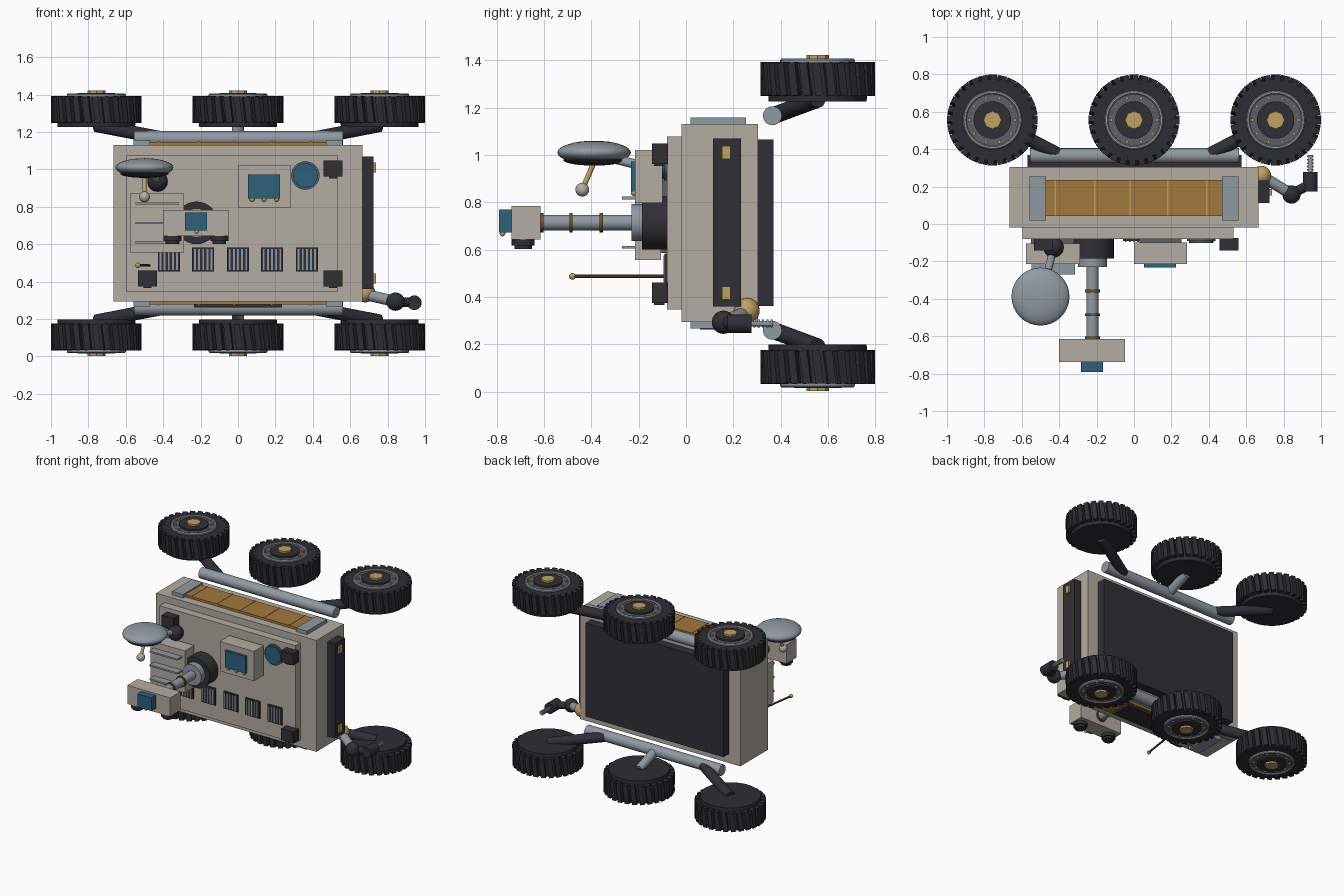
import bpy, bmesh, math
from mathutils import Vector, Matrix

if "Cube" in bpy.data.objects:
    bpy.data.objects.remove(bpy.data.objects["Cube"])

MID = 0.712  # height of the plane the running gear is mirrored about


def material(name, r, g, b):
    m = bpy.data.materials.new(name)
    m.use_nodes = True
    m.diffuse_color = (r, g, b, 1)
    m.node_tree.nodes["Principled BSDF"].inputs["Base Color"].default_value = (r, g, b, 1)
    return m


BEIGE = material("warm beige", 0.45, 0.42, 0.36)
GREY = material("steel grey", 0.28, 0.32, 0.36)
DARK = material("charcoal", 0.030, 0.028, 0.036)
RUBBER = material("rubber black", 0.027, 0.026, 0.032)
GOLD = material("bright gold", 0.53, 0.36, 0.12)
AMBER = material("amber foil", 0.36, 0.19, 0.045)
BLUE = material("glass blue", 0.025, 0.12, 0.20)
BRONZE = material("dark bronze", 0.14, 0.085, 0.025)
IRON = material("dull iron", 0.11, 0.12, 0.13)


def finish(name, bm, mat, smooth=False):
    mesh = bpy.data.meshes.new(name)
    bmesh.ops.recalc_face_normals(bm, faces=bm.faces)
    bm.to_mesh(mesh)
    bm.free()
    mesh.materials.append(mat)
    ob = bpy.data.objects.new(name, mesh)
    bpy.context.collection.objects.link(ob)
    if smooth:
        bpy.ops.object.select_all(action="DESELECT")
        ob.select_set(True)
        bpy.context.view_layer.objects.active = ob
        bpy.ops.object.shade_smooth_by_angle(angle=math.radians(35))
    return ob


def box(name, x, y, z, mat):
    """Box from three (low, high) ranges."""
    bm = bmesh.new()
    centre = Vector([sum(r) / 2 for r in (x, y, z)])
    size = [r[1] - r[0] for r in (x, y, z)]
    bmesh.ops.create_cube(bm, size=1, matrix=Matrix.Translation(centre) @ Matrix.Diagonal((*size, 1)))
    return finish(name, bm, mat)


def rod(name, a, b, r, mat, sides=24, r2=None):
    """Cylinder or cone from point a to point b."""
    a, b = Vector(a), Vector(b)
    d = b - a
    bm = bmesh.new()
    m = Matrix.Translation((a + b) / 2) @ d.to_track_quat("Z", "Y").to_matrix().to_4x4()
    bmesh.ops.create_cone(bm, cap_ends=True, segments=sides, radius1=r,
                          radius2=r if r2 is None else r2, depth=d.length, matrix=m)
    return finish(name, bm, mat, sides > 12)


def ball(name, c, r, mat, scale=(1, 1, 1)):
    bm = bmesh.new()
    bmesh.ops.create_uvsphere(bm, u_segments=32, v_segments=16, radius=r,
                              matrix=Matrix.Translation(c) @ Matrix.Diagonal((*scale, 1)))
    return finish(name, bm, mat, True)


# Hull, deck and belly
box("hull", (-.665, .665), (-.02, .305), (.294, 1.13), BEIGE)
box("deck", (-.595, .532), (-.08, -.02), (.347, 1.078), BEIGE)
box("belly_plate", (-.57, .575), (.305, .37), (.362, 1.064), DARK)

# Side power unit with two latches
box("side_panel", (.665, .725), (.113, .232), (.36, 1.07), DARK)
for z in (.417, 1.01):
    box("side_latch", (.725, .738), (.152, .187), (z - .027, z + .027), GOLD)


def side_range(s, low, high):
    """Height range on the upper or lower side of the mirror plane."""
    return tuple(sorted((MID + s * (low - MID), MID + s * (high - MID))))


# Foil panels with end blocks, suspension tubes and swing arms, both sides
for s, side in ((1, "upper"), (-1, "lower")):
    h = lambda z: MID + s * (z - MID)
    box(side + "_foil_panel", (-.47, .473), (.043, .235), side_range(s, 1.125, 1.147), AMBER)
    for x in (-.42, -.21, -.02, .18, .39):
        box(side + "_foil_seam", (x - .004, x + .004), (.043, .235), side_range(s, 1.14, 1.151), GOLD)
    for x in (-.515, .515):
        box(side + "_end_block", (x - .045, x + .045), (.018, .253), side_range(s, 1.125, 1.157), GREY)
    rod(side + "_tube", (-.557, .365, h(1.165)), (.562, .365, h(1.165)), .04, GREY)
    for e in (-1, 1):
        rod(side + "_swing_arm", (e * .41, .375, h(1.168)), (e * .757, .556, h(1.235)), .036, DARK)
    rod(side + "_middle_arm", (0, .365, h(1.165)), (0, .556, h(1.235)), .032, GREY)
box("lower_hatch", (-.235, .235), (.06, .22), (.262, .28), DARK)


# Wheel parts, modelled about the wheel axis with the outer face up
def tyre():
    bm = bmesh.new()
    bmesh.ops.create_cone(bm, cap_ends=True, segments=48, radius1=.207, radius2=.217, depth=.165)
    for i in range(28):
        m = (Matrix.Rotation(i * math.tau / 28, 4, "Z") @ Matrix.Translation((.22, 0, .012))
             @ Matrix.Rotation(.12, 4, "X") @ Matrix.Diagonal((.044, .034, .140, 1)))
        bmesh.ops.create_cube(bm, size=1, matrix=m)
    return finish("tyre", bm, RUBBER)


def rim_ring():
    bm = bmesh.new()
    profile = [(.138, .08), (.138, .092), (.143, .098), (.152, .098), (.158, .092), (.158, .08)]
    verts = [bm.verts.new((r, 0, z)) for r, z in profile]
    edges = [bm.edges.new((verts[i], verts[i + 1])) for i in range(len(verts) - 1)]
    bmesh.ops.spin(bm, geom=verts + edges, cent=(0, 0, 0), axis=(0, 0, 1),
                   angle=math.tau, steps=40, use_merge=True)
    bmesh.ops.remove_doubles(bm, verts=bm.verts, dist=1e-4)
    return finish("rim_ring", bm, GREY)


def bolts():
    bm = bmesh.new()
    for i in range(10):
        m = Matrix.Rotation(i * math.tau / 10, 4, "Z") @ Matrix.Translation((.122, 0, .091))
        bmesh.ops.create_cone(bm, cap_ends=True, segments=8, radius1=.009, radius2=.009, depth=.012, matrix=m)
    return finish("rim_bolts", bm, GOLD)


wheel = [tyre(), rim_ring(), bolts(),
         rod("rim_disc", (0, 0, .078), (0, 0, .088), .14, IRON, 40),
         rod("hub_disc", (0, 0, .08), (0, 0, .100), .1, DARK, 32),
         rod("hub_cap", (0, 0, .09), (0, 0, .114), .048, GOLD, 8)]
for part in wheel:
    # bake the part into wheel space, then place six linked copies
    part.data.transform(part.matrix_world)
    for s, side in ((1, "upper"), (-1, "lower")):
        for x, place in ((-.757, "right"), (0, "middle"), (.757, "left")):
            ob = part.copy()
            ob.name = f"{side}_{place}_{part.name}"
            bpy.context.collection.objects.link(ob)
            ob.location = (x, .556, MID + s * (1.308 - MID))
            ob.rotation_euler = (0 if s > 0 else math.pi, 0, 0)
for part in wheel:
    bpy.data.objects.remove(part)

# Deck vents
for x in (-.37, -.186, 0, .182, .368):
    box("vent", (x - .059, x + .059), (-.09, -.075), (.455, .583), DARK)
    for i in range(-2, 3):
        box("vent_slat", (x + i * .022 - .005, x + i * .022 + .005), (-.096, -.085), (.463, .575), GREY)

# Corner camera boxes
for x in (-.484, .508):
    for z in (.417, 1.004):
        box("corner_box", (x - .05, x + .05), (-.143, -.075), (z - .043, z + .043), DARK)
        box("corner_box_foot", (x - .022, x + .022), (-.135, -.09), (z - .052, z - .04), DARK)

# Instrument box with window
box("instrument_foot", (.03, .255), (-.11, -.075), (.825, .99), IRON)
box("instrument_box", (0, .283), (-.215, -.1), (.797, 1.02), BEIGE)
box("instrument_window", (.053, .225), (-.232, -.21), (.845, .973), BLUE)
for x in (.075, .14, .207):
    ball("instrument_stud", (x, -.22, .84), .013, GOLD)

# Radiator box with fins
box("radiator_foot", (-.55, -.32), (-.11, -.075), (.585, .84), IRON)
box("radiator_box", (-.578, -.29), (-.215, -.105), (.556, .87), BEIGE)
for z in (.61, .714, .818):
    box("radiator_fin", (-.547, -.315), (-.27, -.21), (z - .006, z + .006), GREY)

# Round sensor
rod("sensor_ring", (.36, -.075, .967), (.36, -.092, .967), .076, IRON, 32)
rod("sensor_glass", (.36, -.08, .967), (.36, -.102, .967), .066, BLUE, 32)

# Mast and camera head
MX, MZ = -.222, .714
rod("mast_base", (MX, -.075, MZ), (MX, -.185, MZ), .114, DARK, 32)
rod("mast_collar", (MX, -.18, MZ), (MX, -.23, MZ), .078, GREY, 32)
rod("mast", (MX, -.2, MZ), (MX, -.63, MZ), .033, GREY)
for y in (-.358, -.486, -.608):
    rod("mast_band", (MX, y - .007, MZ), (MX, y + .007, MZ), .041, BRONZE)
box("camera_head", (-.402, -.047), (-.738, -.615), (.643, .783), BEIGE)
box("head_window", (-.283, -.166), (-.79, -.73), (.672, .77), BLUE)
ball("head_stud", (MX, -.775, .668), .012, GOLD)
for x in (-.35, -.1):
    rod("eye_barrel", (x, -.688, .65), (x, -.688, .618), .048, DARK)
    rod("eye_lens", (x, -.688, .62), (x, -.688, .602), .037, DARK)

# Dish antenna with joint, stay and feed
ball("dish_joint", (-.43, -.125, .935), .055, DARK)
rod("dish_stay", (-.43, -.13, .94), (-.475, -.31, .985), .02, GREY)
ball("dish", (-.5, -.388, 1.01), .155, GREY, (1, 1, .32))
ball("dish_underside", (-.5, -.388, .978), .13, DARK, (1, 1, .18))
rod("dish_feed", (-.5, -.39, .965), (-.5, -.435, .86), .011, GOLD, 12)
ball("dish_feed_tip", (-.5, -.438, .853), .029, BEIGE)

# Whip antenna
rod("whip_antenna", (-.475, -.075, .487), (-.535, -.48, .487), .007, BRONZE, 10)
ball("whip_tip", (-.535, -.48, .487), .014, GOLD)

# Robot arm with drill
ball("arm_shoulder", (.68, .258, .342), .053, GOLD)
rod("arm_upper", (.685, .255, .33), (.84, .16, .294), .03, GREY)
ball("arm_elbow", (.842, .158, .293), .049, DARK)
rod("arm_fore", (.842, .158, .293), (.943, .215, .287), .026, DARK)
rod("arm_wrist", (.943, .175, .287), (.943, .277, .287), .039, DARK)
rod("drill", (.943, .27, .287), (.943, .368, .287), .011, GREY, 12)
for i in range(5):
    y = .285 + i * .018
    rod("drill_ridge", (.943, y, .287), (.943, y + .009, .287), .017, GREY, 12)
